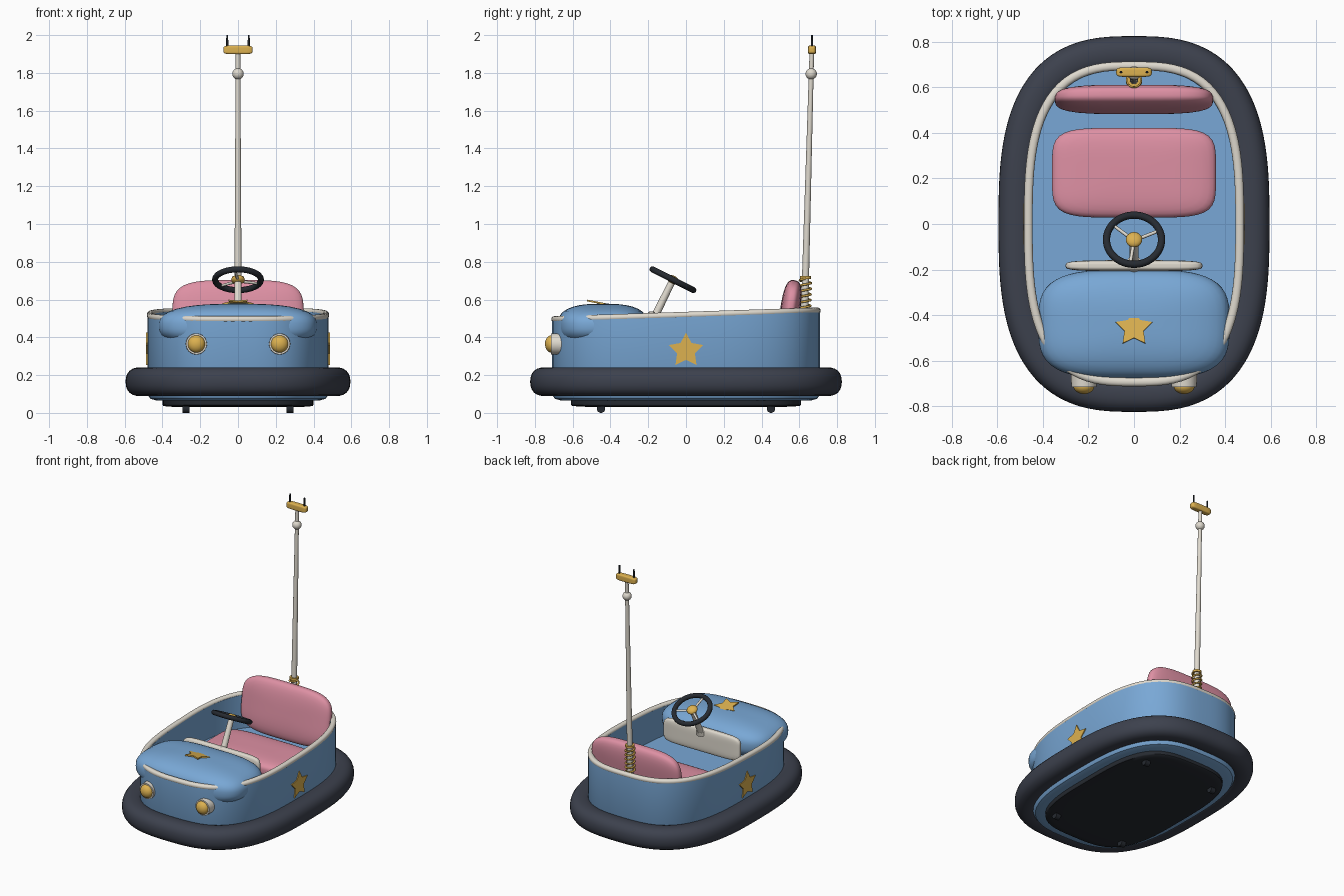
import bpy, bmesh, math
from mathutils import Vector, Matrix

if "Cube" in bpy.data.objects:
    bpy.data.objects.remove(bpy.data.objects["Cube"])

def material(name, col):
    m = bpy.data.materials.new(name)
    m.diffuse_color = (*col, 1)
    m.use_nodes = True
    m.node_tree.nodes["Principled BSDF"].inputs["Base Color"].default_value = m.diffuse_color
    return m

BLUE = material("body blue", (.19, .39, .67))
PINK = material("seat pink", (.73, .28, .37))
GOLD = material("gold", (.72, .44, .08))
CREAM = material("cream trim", (.74, .70, .62))
RUBBER = material("bumper slate", (.046, .053, .075))
BLACK = material("chassis black", (.019, .023, .03))
SEG = 96

def finish(name, bm, mat, angle=40):
    bmesh.ops.remove_doubles(bm, verts=bm.verts, dist=1e-6)
    bmesh.ops.recalc_face_normals(bm, faces=bm.faces)
    me = bpy.data.meshes.new(name)
    bm.to_mesh(me)
    bm.free()
    me.materials.append(mat)
    ob = bpy.data.objects.new(name, me)
    bpy.context.collection.objects.link(ob)
    bpy.ops.object.select_all(action='DESELECT')
    bpy.context.view_layer.objects.active = ob
    ob.select_set(True)
    bpy.ops.object.shade_smooth_by_angle(angle=math.radians(angle))
    return ob

def skin(name, rings, mat, wrap=False, angle=40, mtx=None):
    """Join equal loops of points; cap the ends unless they wrap."""
    bm = bmesh.new()
    vs = [[bm.verts.new(p) for p in r] for r in rings]
    n = len(vs[0])
    for i in range(len(vs) - (0 if wrap else 1)):
        a, b = vs[i], vs[(i + 1) % len(vs)]
        for j in range(n):
            k = (j + 1) % n
            bm.faces.new((a[j], a[k], b[k], b[j]))
    if not wrap:
        bm.faces.new(vs[0])
        bm.faces.new(vs[-1])
    if mtx:
        bm.transform(mtx)
    return finish(name, bm, mat, angle)

def oval(a, b, n, seg=SEG):
    """Superellipse outline, evenly spaced by angle."""
    pts = []
    for i in range(seg):
        t = 2 * math.pi * i / seg
        c, s = math.cos(t), math.sin(t)
        r = (abs(c / a) ** n + abs(s / b) ** n) ** (-1 / n)
        pts.append((r * c, r * s))
    return pts

def pillow(name, a, b, h, n, m, loc, mat, rot=0):
    """Rounded block: superellipse in plan (n) and in section (m)."""
    rings = []
    for i in range(25):
        t = math.pi * (i + (.2 if i == 0 else -.2 if i == 24 else 0)) / 24 - math.pi / 2
        c, s = math.cos(t), math.sin(t)
        r = (abs(c) ** m + abs(s) ** m) ** (-1 / m)
        rings.append([(x * r * c, y * r * c, h * r * s) for x, y in oval(a, b, n)])
    mtx = Matrix.Translation(loc) @ Matrix.Rotation(math.radians(rot), 4, 'X')
    return skin(name, rings, mat, mtx=mtx)

def band(name, a, b, n, zfun, hw, hh, m, mat):
    """Closed band swept around a superellipse path."""
    path = oval(a, b, n, 128)
    rings = []
    for i, (x, y) in enumerate(path):
        p, q = path[i - 1], path[(i + 1) % len(path)]
        out = Vector((q[1] - p[1], p[0] - q[0])).normalized()
        rings.append([(x + out.x * u, y + out.y * u, zfun(y) + v) for u, v in oval(hw, hh, m, 24)])
    return skin(name, rings, mat, wrap=True)

def rod(name, p, q, r1, r2, mat, seg=24):
    p, q = Vector(p), Vector(q)
    d = q - p
    bm = bmesh.new()
    bmesh.ops.create_cone(bm, cap_ends=True, segments=seg, radius1=r1, radius2=r2, depth=d.length)
    bm.transform(Matrix.Translation((p + q) / 2) @ d.to_track_quat('Z', 'Y').to_matrix().to_4x4())
    return finish(name, bm, mat)

def ball(name, loc, r, mat, scale=(1, 1, 1), rot=0):
    bm = bmesh.new()
    bmesh.ops.create_uvsphere(bm, u_segments=32, v_segments=16, radius=r)
    bm.transform(Matrix.Translation(loc) @ Matrix.Rotation(rot, 4, 'X') @ Matrix.Diagonal((*scale, 1)))
    return finish(name, bm, mat)

def star(name, radius, mtx):
    """Five-pointed plate, point toward local +y."""
    pts = []
    for i in range(10):
        r = radius * (.52 if i % 2 else 1)
        t = math.pi / 2 + i * math.pi / 5
        pts.append((r * math.cos(t), r * math.sin(t)))
    return skin(name, [[(x, y, z) for x, y in pts] for z in (-.0045, .0045)], GOLD, mtx=mtx)

def rim_z(y):
    return .518 + .033 * y

# Tub: outer wall, rim, inner wall, floor
def tub_ring(d, z=None):
    return [(x, y, rim_z(y) if z is None else z) for x, y in oval(.48 - d, .71 - d, 2.95)]

skin("body_tub", [tub_ring(.05, .065), tub_ring(.015, .075), tub_ring(0, .10), tub_ring(0),
                  tub_ring(.035), tub_ring(.035, .30)], BLUE)
band("rim_trim", .464, .694, 2.95, rim_z, .019, .017, 2.2, CREAM)
band("bumper", .517, .747, 2.9, lambda y: .165, .078, .076, 2.4, RUBBER)

# Underside plate and casters
pillow("chassis_plate", .40, .61, .027, 3.4, 9, (0, 0, .058), BLACK)
for sx in (-1, 1):
    for sy in (-1, 1):
        x, y = sx * .275, sy * .45
        rod("caster", (x - .018, y, .022), (x + .018, y, .022), .022, .022, BLACK)

# Hood and dashboard
pillow("hood", .42, .24, .118, 3.4, 2.7, (0, -.44, .46), BLUE)
pillow("dashboard", .30, .085, .024, 7, 4, (0, -.183, .453), CREAM, 90)

# Seat
pillow("seat_cushion", .36, .197, .055, 5, 3.5, (0, .225, .33), PINK)
pillow("seat_back", .347, .192, .053, 4, 3, (0, .547, .512), PINK, 82)

# Headlights
for s in (-1, 1):
    x = s * .22
    rod("headlight_rim", (x, -.66, .365), (x, -.715, .365), .057, .055, CREAM, 32)
    ball("headlight_lens", (x, -.712, .365), .046, GOLD, (1, .75, 1))

# Star plates on sides and hood
for s in (-1, 1):
    star("side_star", .095, Matrix.Translation((s * .4815, 0, .33))
         @ Matrix.Rotation(s * math.pi / 2, 4, 'Z') @ Matrix.Rotation(math.pi / 2, 4, 'X'))
star("hood_star", .085, Matrix.Translation((0, -.457, .582)) @ Matrix.Rotation(math.radians(-11), 4, 'X'))

# Steering wheel, tilted toward the driver
tilt = math.radians(-27)
wheel = Matrix.Translation((0, -.069, .705)) @ Matrix.Rotation(tilt, 4, 'X')
rings = []
for i in range(64):
    t = 2 * math.pi * i / 64
    rings.append([((.121 + u) * math.cos(t), (.121 + u) * math.sin(t), v) for u, v in oval(.016, .016, 2, 16)])
skin("steering_wheel", rings, BLACK, wrap=True, mtx=wheel)
for deg in (22, 142, 262):
    t = math.radians(deg)
    rod("wheel_spoke", wheel @ Vector((0, 0, -.008)),
        wheel @ Vector((.12 * math.cos(t), .12 * math.sin(t), 0)), .008, .007, CREAM, 12)
ball("wheel_hub", wheel @ Vector((0, 0, 0)), .036, GOLD, (1, 1, .6), tilt)
rod("steering_column", (0, -.175, .49), wheel @ Vector((0, 0, -.01)), .021, .018, CREAM)
rod("column_collar", (0, -.178, .50), (0, -.166, .525), .036, .03, CREAM)

# Power pole with spring
def pole(z):
    return Vector((0, .628 + .028 * (z - .55), z))

rod("pole", pole(.30), pole(1.91), .021, .012, CREAM)
ball("pole_joint", pole(1.795), .03, CREAM)
cu = bpy.data.curves.new("pole_spring", 'CURVE')
cu.dimensions = '3D'
cu.bevel_depth = .006
cu.bevel_resolution = 2
sp = cu.splines.new('POLY')
N = 120
sp.points.add(N)
for i in range(N + 1):
    t = 2 * math.pi * 6 * i / N
    p = pole(.53 + .18 * i / N)
    sp.points[i].co = (.03 * math.cos(t), p.y + .03 * math.sin(t), p.z, 1)
cu.materials.append(GOLD)
spring = bpy.data.objects.new("pole_spring", cu)
bpy.context.collection.objects.link(spring)
bpy.ops.object.select_all(action='DESELECT')
bpy.context.view_layer.objects.active = spring
spring.select_set(True)
bpy.ops.object.convert(target='MESH')
rod("spring_collar", pole(.71), pole(.725), .03, .03, GOLD)

# Contact bar and pins at the pole top
pillow("contact_bar", .078, .021, .023, 5, 5, (0, .667, 1.922), GOLD)
for s in (-1, 1):
    rod("contact_pin", (s * .057, .667, 1.93), (s * .057, .667, 2.0), .006, .005, BLACK, 12)
